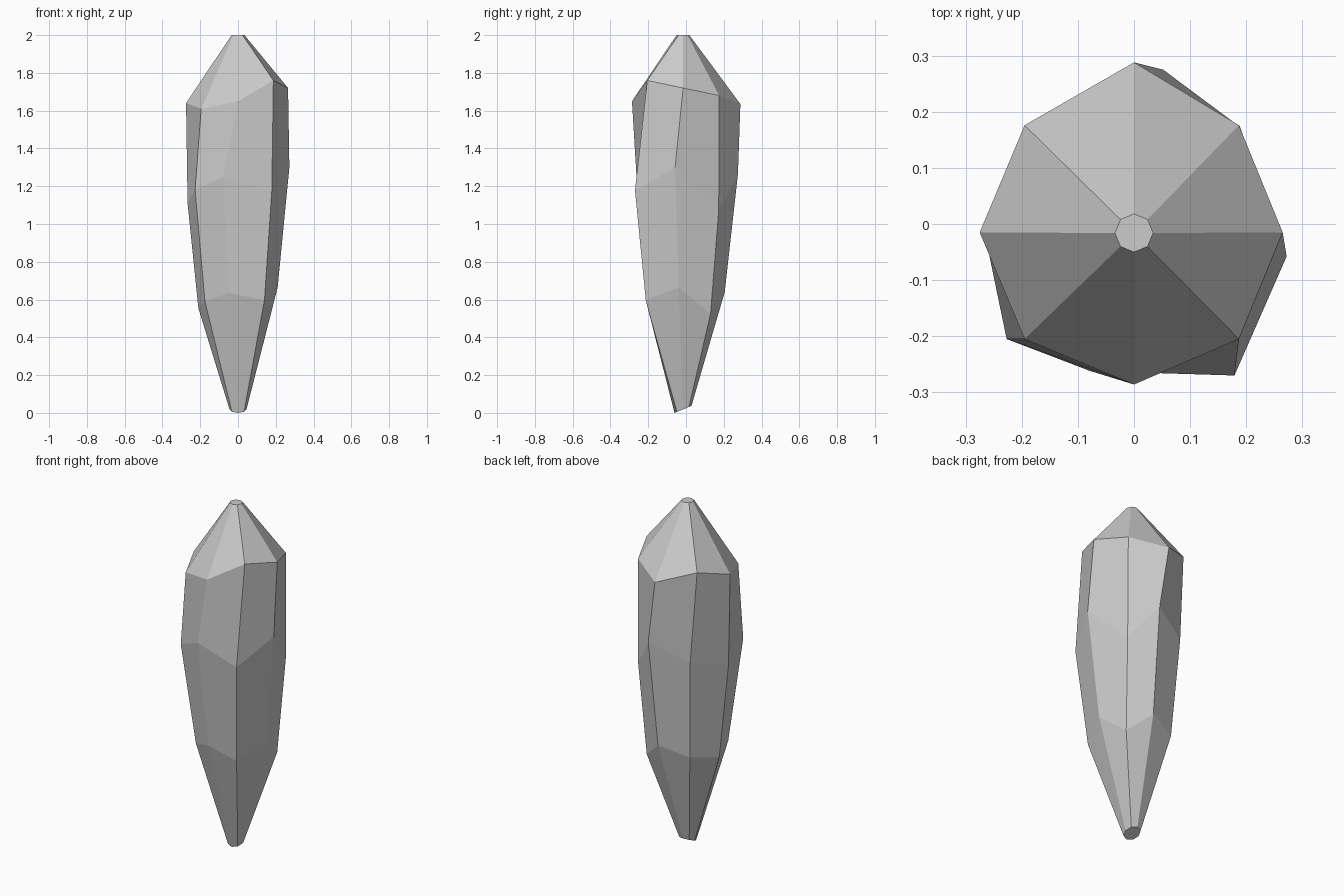
import bpy, bmesh
from math import cos, sin, pi

if "Cube" in bpy.data.objects:
    bpy.data.objects.remove(bpy.data.objects["Cube"])

SIDES = 8
CY = -0.016  # axis of the crystal sits slightly forward


def tip_ring(radius, z, tilt=0.0):
    ring = []
    for i in range(SIDES):
        a = 2 * pi * i / SIDES
        dy = radius * sin(a)
        ring.append((radius * cos(a), CY + dy, z + tilt * dy))
    return ring


# Irregular eight-sided cross-sections, counter-clockwise from +x
lower = [(.21, -.038, .665), (.163, .13, .525), (.038, .205, .64), (-.13, .15, .59),
         (-.21, -.008, .555), (-.175, -.14, .59), (-.05, -.205, .635), (.14, -.213, .597)]
middle = [(.272, -.058, 1.30), (.189, .173, 1.07), (.052, .275, 1.265), (-.16, .19, 1.17),
          (-.267, -.012, 1.11), (-.227, -.205, 1.18), (-.078, -.262, 1.25), (.179, -.27, 1.178)]
shoulder = [(.265, -.015, 1.72), (.187, .176, 1.68), (0, .288, 1.635), (-.195, .176, 1.70),
            (-.275, -.015, 1.64), (-.195, -.205, 1.61), (0, -.286, 1.65), (.187, -.205, 1.76)]

rings = [tip_ring(.045, .0185, .41), lower, middle, shoulder, tip_ring(.034, 2.0)]

# Loft the rings into a closed faceted crystal
bm = bmesh.new()
loops = [[bm.verts.new(p) for p in ring] for ring in rings]
for a, b in zip(loops, loops[1:]):
    for i in range(SIDES):
        j = (i + 1) % SIDES
        bm.faces.new((a[i], a[j], b[j], b[i]))
bm.faces.new(loops[0][::-1])
bm.faces.new(loops[-1])
bmesh.ops.recalc_face_normals(bm, faces=bm.faces)

mesh = bpy.data.meshes.new("crystal_shard")
bm.to_mesh(mesh)
bm.free()
bpy.context.collection.objects.link(bpy.data.objects.new("crystal_shard", mesh))
